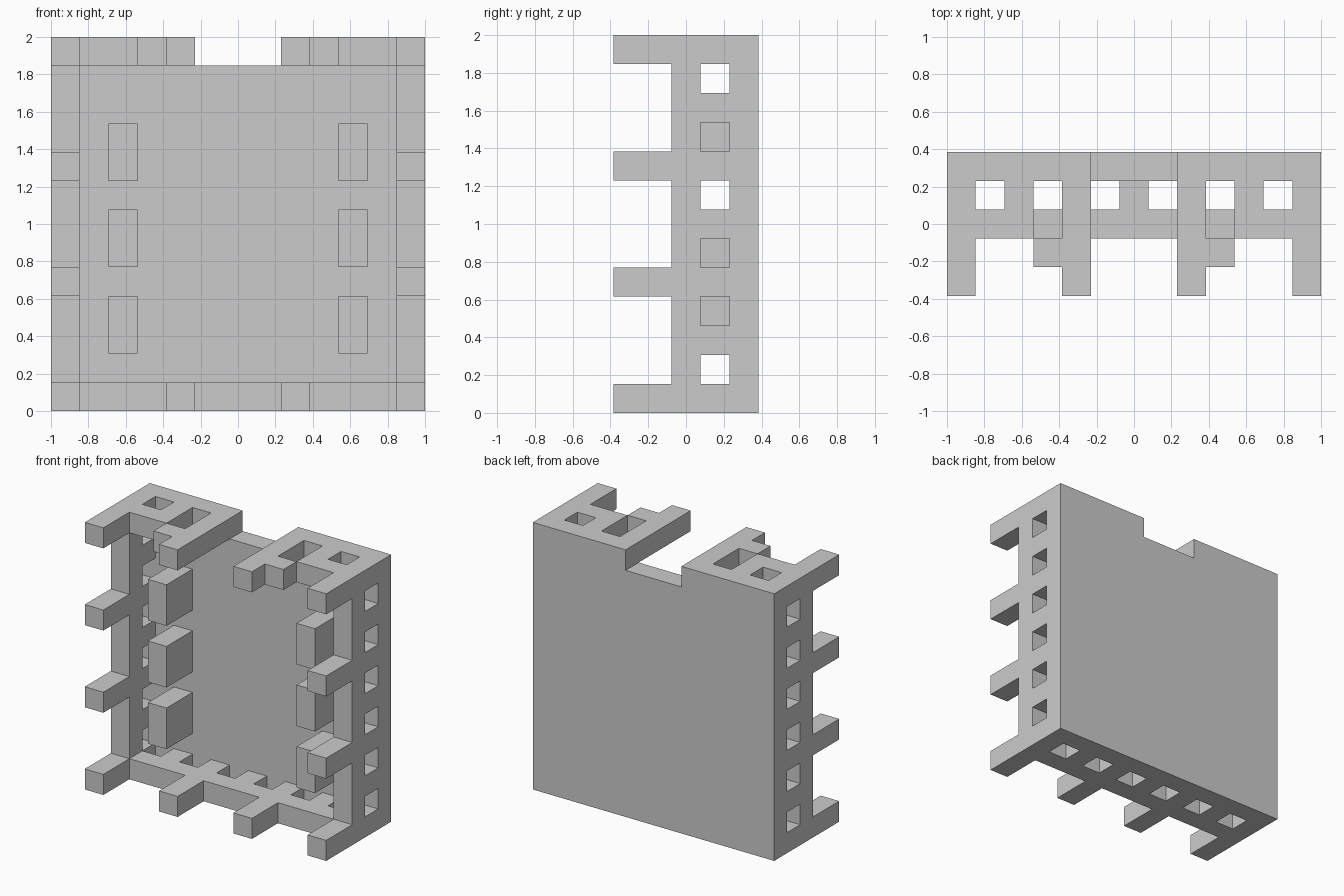
import bpy, bmesh
from mathutils import Vector

if "Cube" in bpy.data.objects:
    bpy.data.objects.remove(bpy.data.objects["Cube"])

U = 2 / 13  # everything sits on a 13 x 5 x 13 grid of this unit


def box(x0, x1, y0, y1, z0, z1):
    return {(x, y, z) for x in range(x0, x1) for y in range(y0, y1) for z in range(z0, z1)}


def mirror(cells):
    return {(12 - x, y, z) for x, y, z in cells}


parts = {}


def add_pair(name, cells):
    parts[name + "_right"] = cells
    parts[name + "_left"] = mirror(cells)


# Back panel with the notch in its top edge
parts["back_panel"] = box(0, 13, 4, 5, 0, 13) - box(5, 8, 4, 5, 12, 13)

# Floor rail with six square slots
floor = box(1, 12, 2, 4, 0, 1)
for x in range(1, 12, 2):
    floor -= box(x, x + 1, 3, 4, 0, 1)
parts["floor_rail"] = floor

# Side walls with six square slots each
wall = box(12, 13, 2, 4, 0, 13)
for z in range(1, 12, 2):
    wall -= box(12, 13, 3, 4, z, z + 1)
add_pair("side_wall", wall)

# Top rails: one square slot, one long slot closed by a short tooth
top = box(8, 12, 2, 4, 12, 13) - box(11, 12, 3, 4, 12, 13) - box(9, 10, 2, 4, 12, 13)
add_pair("top_rail", top)
add_pair("top_tooth", box(9, 10, 1, 2, 12, 13))

# Forward prongs around the rim
for i, z in enumerate((0, 4, 8, 12)):
    add_pair(f"side_prong_{i}", box(12, 13, 0, 2, z, z + 1))
add_pair("floor_prong", box(8, 9, 0, 2, 0, 1))
add_pair("top_prong", box(8, 9, 0, 2, 12, 13))

# Inner blocks standing out from the back panel
for i, z in enumerate((2, 5, 8)):
    add_pair(f"inner_block_{i}", box(10, 11, 2, 4, z, z + 2))

solid = set().union(*parts.values())


def build(name, cells):
    """Skin the cells, leaving out faces buried against other parts."""
    bm = bmesh.new()
    verts = {}

    def vert(p):
        if p not in verts:
            verts[p] = bm.verts.new(((p[0] - 6.5) * U, (p[1] - 2.5) * U, p[2] * U))
        return verts[p]

    for c in sorted(cells):
        for axis in range(3):
            a, b = (axis + 1) % 3, (axis + 2) % 3
            for side in (0, 1):
                n = list(c)
                n[axis] += 1 if side else -1
                if tuple(n) in solid:
                    continue
                ring = []
                for da, db in ((0, 0), (1, 0), (1, 1), (0, 1)):
                    p = list(c)
                    p[axis] += side
                    p[a] += da
                    p[b] += db
                    ring.append(vert(tuple(p)))
                bm.faces.new(ring if side else ring[::-1])
    # Merge the flat grid squares into large clean faces
    bmesh.ops.dissolve_limit(bm, angle_limit=0.01, verts=bm.verts[:], edges=bm.edges[:])
    mesh = bpy.data.meshes.new(name)
    bm.to_mesh(mesh)
    bm.free()
    bpy.context.collection.objects.link(bpy.data.objects.new(name, mesh))


for name, cells in parts.items():
    build(name, cells)
